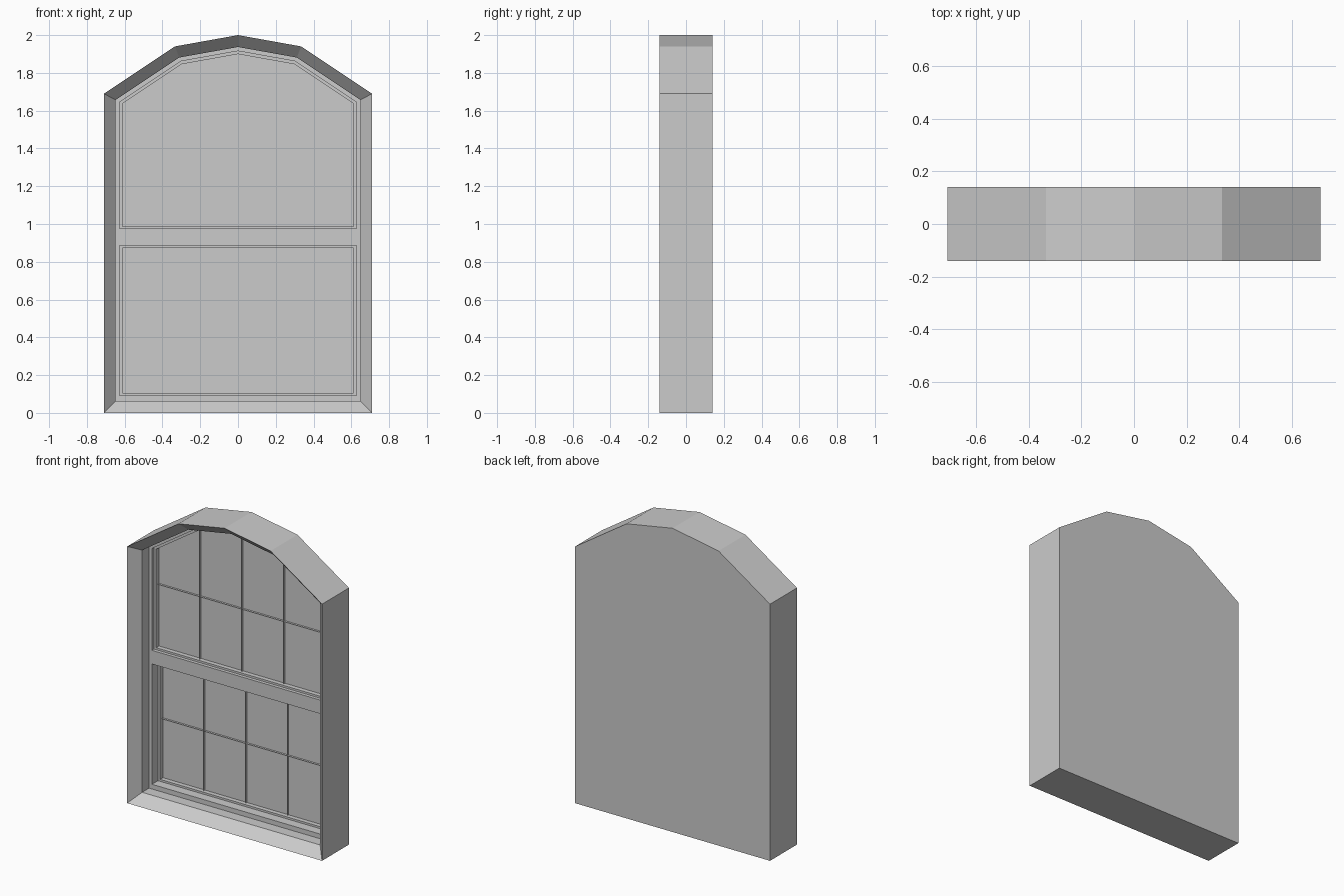
import bpy
from mathutils import Vector
from mathutils.geometry import intersect_line_line_2d  # noqa: F401

if "Cube" in bpy.data.objects:
    bpy.data.objects.remove(bpy.data.objects["Cube"])

W, TOP, HALF = 0.71, 2.0, 0.14
OUTER = [(-W, 0), (W, 0), (W, 1.69), (0.335, 1.94), (0, TOP), (-0.335, 1.94), (-W, 1.69)]


def arch(d, base=None):
    """Arched outline moved inwards by d, with an optional height for its bottom edge."""
    pts = [Vector(p) for p in OUTER]
    n = len(pts)
    res = []
    for i, p in enumerate(pts):
        a = (p - pts[i - 1]).normalized()
        b = (pts[(i + 1) % n] - p).normalized()
        na, nb = Vector((-a.y, a.x)), Vector((-b.y, b.x))
        q = p + (na + nb) * d / (1 + na.dot(nb))
        res.append((q.x, q.y))
    if base is not None:
        res[0] = (res[0][0], base)
        res[1] = (res[1][0], base)
    return res


def rect(x, z0, z1):
    return [(-x, z0), (x, z0), (x, z1), (-x, z1)]


def make(name, verts, faces):
    me = bpy.data.meshes.new(name)
    me.from_pydata(verts, [], faces)
    ob = bpy.data.objects.new(name, me)
    bpy.context.collection.objects.link(ob)
    return ob


def loft(name, loops, cap_start=False, cap_end=False):
    """Skin a list of (outline, y) loops, from the outside in."""
    n = len(loops[0][0])
    verts = [(x, y, z) for outline, y in loops for x, z in outline]
    faces = []
    for k in range(len(loops) - 1):
        for i in range(n):
            j = (i + 1) % n
            faces.append((k * n + i, k * n + j, (k + 1) * n + j, (k + 1) * n + i))
    if cap_start:
        faces.append(tuple(reversed(range(n))))
    if cap_end:
        faces.append(tuple(range(len(verts) - n, len(verts))))
    return make(name, verts, faces)


def glazing_bars(name, y, z0, z_mid, height):
    """Paper-thin bars standing on the glass: three upright, one level."""
    f = y - 0.015
    verts, faces = [], []
    for x in (-0.305, 0, 0.305):
        z1 = height(x)
        verts += [(x, f, z0), (x, y, z0), (x, y, z1), (x, f, z1)]
    verts += [(-GX, f, z_mid), (GX, f, z_mid), (GX, y, z_mid), (-GX, y, z_mid)]
    faces = [tuple(range(k, k + 4)) for k in range(0, 16, 4)]
    return make(name, verts, faces)


REVEAL, OPEN, GLASS = 0.062, 0.083, 0.099   # insets from the outer outline
GX = W - GLASS
SPLIT = 0.93                                # middle of the meeting rail
UPPER_Y, LOWER_Y = 0.052, 0.092             # glass depths

# Outer frame: flat back, sides, sloped front edge and straight reveal
loft("frame", [(OUTER, HALF), (OUTER, -HALF), (arch(REVEAL), -0.072), (arch(REVEAL), 0.0)],
     cap_start=True)

# Upper sash with arched glass
loft("upper_sash", [(arch(REVEAL, SPLIT), 0.0), (arch(OPEN, 0.975), 0.0),
                    (arch(OPEN, 0.975), 0.022), (arch(GLASS, 0.988), 0.022),
                    (arch(GLASS, 0.988), UPPER_Y)], cap_end=True)

# Lower sash with square glass, set deeper
lo, lg = rect(W - OPEN, 0.093, 0.885), rect(GX, 0.106, 0.872)
loft("lower_sash", [(rect(W - REVEAL, REVEAL, SPLIT), 0.0), (lo, 0.0), (lo, 0.062),
                    (lg, 0.062), (lg, LOWER_Y)], cap_end=True)


# Glazing bars
def arch_height(x):
    pts = arch(GLASS)[2:5]
    for (xa, za), (xb, zb) in zip(pts, pts[1:]):
        if xb <= abs(x) <= xa:
            return za + (zb - za) * (abs(x) - xa) / (xb - xa)
    return pts[-1][1]


glazing_bars("upper_glazing_bars", UPPER_Y, 0.988, 1.40, arch_height)
glazing_bars("lower_glazing_bars", LOWER_Y, 0.106, 0.50, lambda x: 0.872)
